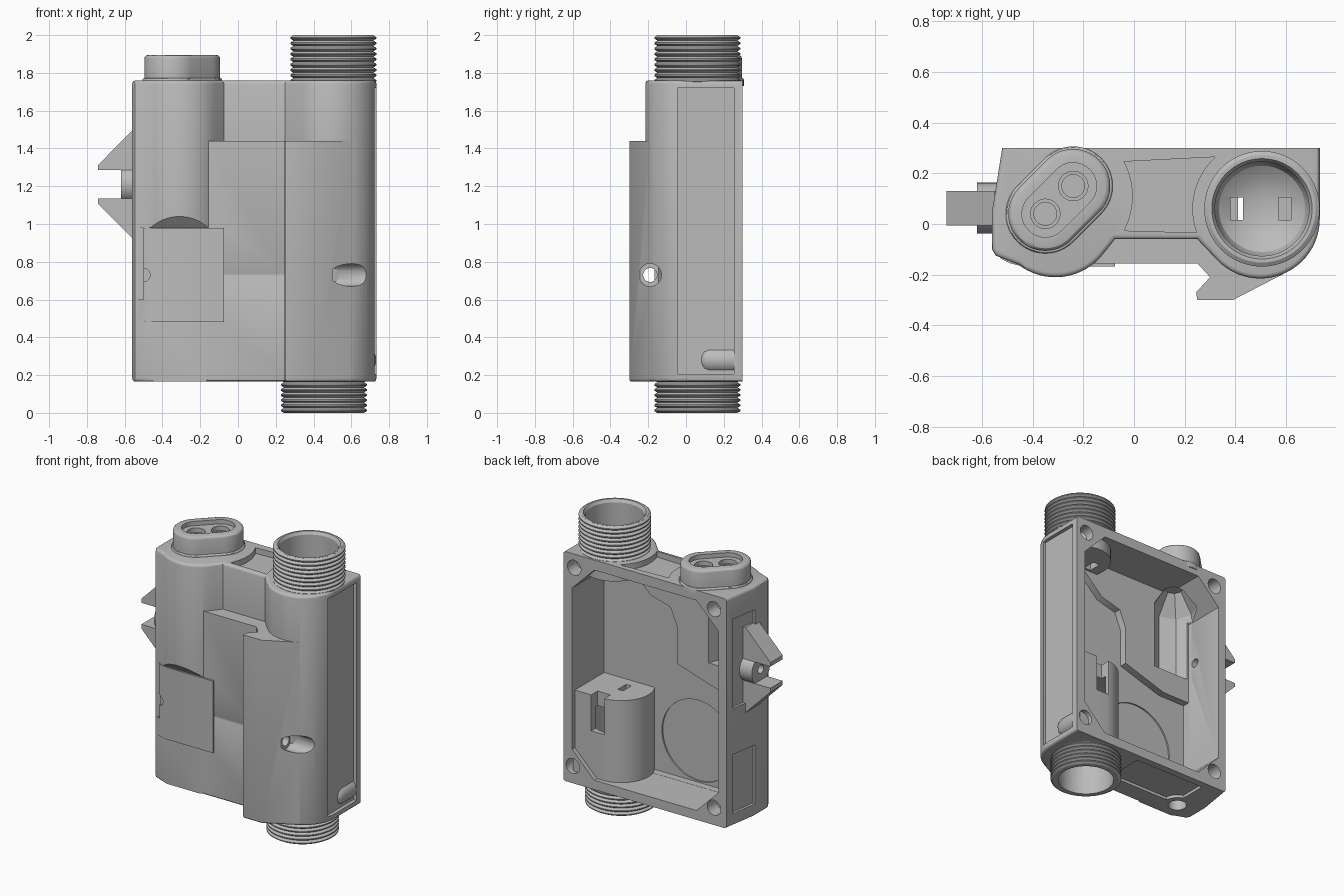
import bpy, bmesh, math
from mathutils import Vector

default = bpy.data.objects.get("Cube")
if default:
    bpy.data.objects.remove(default)

grey = bpy.data.materials.new("mid grey")
grey.use_nodes = True
grey.diffuse_color = (0.5, 0.5, 0.5, 1)
grey.node_tree.nodes["Principled BSDF"].inputs["Base Color"].default_value = (0.5, 0.5, 0.5, 1)


def finish(bm, name):
    bmesh.ops.recalc_face_normals(bm, faces=bm.faces)
    mesh = bpy.data.meshes.new(name)
    bm.to_mesh(mesh)
    bm.free()
    mesh.materials.append(grey)
    obj = bpy.data.objects.new(name, mesh)
    bpy.context.collection.objects.link(obj)
    return obj


def prism(name, points, lo, hi, axis="z", round_lo=0, round_hi=0, keep=None):
    """Extrude a 2D outline along an axis, optionally rounding the end rims."""
    place = {"z": lambda a, b, t: (a, b, t), "y": lambda a, b, t: (a, t, b),
             "x": lambda a, b, t: (t, a, b)}[axis]
    k = "xyz".index(axis)
    bm = bmesh.new()
    face = bm.faces.new([bm.verts.new(place(a, b, lo)) for a, b in points])
    new = bmesh.ops.extrude_face_region(bm, geom=[face])["geom"]
    shift = Vector(place(0, 0, hi - lo))
    bmesh.ops.translate(bm, vec=shift, verts=[g for g in new if isinstance(g, bmesh.types.BMVert)])
    bmesh.ops.recalc_face_normals(bm, faces=bm.faces)
    for level, size in ((lo, round_lo), (hi, round_hi)):
        if size:
            rim = [e for e in bm.edges if all(abs(v.co[k] - level) < 1e-5 for v in e.verts)
                   and not (keep and keep(e))]
            bmesh.ops.bevel(bm, geom=rim, offset=size, segments=3, profile=0.5, affect="EDGES")
    return finish(bm, name)


def arc(cx, cy, r, start, end, n=24):
    return [(cx + r * math.cos(math.radians(start + (end - start) * i / n)),
             cy + r * math.sin(math.radians(start + (end - start) * i / n))) for i in range(n + 1)]


def circle(cx, cy, r, n=48):
    return arc(cx, cy, r, 0, 360, n)[:-1]


def rect(a, b, c, d):
    return [(a, c), (b, c), (b, d), (a, d)]


def lathe(name, profile, cx, cy, n=64):
    bm = bmesh.new()
    verts = [bm.verts.new((cx + r, cy, z)) for r, z in profile]
    edges = [bm.edges.new((verts[i - 1], verts[i])) for i in range(len(verts))]
    bmesh.ops.spin(bm, geom=verts + edges, cent=(cx, cy, 0), axis=(0, 0, 1),
                   angle=math.tau, steps=n, use_merge=True)
    bmesh.ops.remove_doubles(bm, verts=bm.verts, dist=1e-5)
    bmesh.ops.dissolve_degenerate(bm, edges=bm.edges, dist=1e-6)
    return finish(bm, name)


def combine(target, tool, operation):
    mod = target.modifiers.new("shape", "BOOLEAN")
    mod.object, mod.operation, mod.solver = tool, operation, "EXACT"
    bpy.context.view_layer.update()
    graph = bpy.context.evaluated_depsgraph_get()
    mesh = bpy.data.meshes.new_from_object(target.evaluated_get(graph))
    target.modifiers.clear()
    target.data = mesh
    bpy.data.objects.remove(tool)


def add(*args, **kw):
    combine(housing, prism("addition", *args, **kw), "UNION")


def cut(*args, **kw):
    combine(housing, prism("cutter", *args, **kw), "DIFFERENCE")


BOTTOM, TOP, BACK = 0.165, 1.76, 0.3
UPPER, LOWER = (0.505, 0.06), (0.455, 0.06)

# Main shell: two rounded lobes joined by a thin web
outline = ([(-0.52, BACK), (-0.56, 0.05), (-0.56, -0.1), (-0.545, -0.125)]
           + arc(-0.31, 0.03, 0.24, 232, 322, 16)
           + [(-0.075, -0.06), (0.25, -0.06)] + arc(0.498, 0.02, 0.235, 225, 360) + [(0.733, BACK)])
housing = prism("housing", outline, BOTTOM, TOP, round_lo=0.018, round_hi=0.018,
                keep=lambda e: all(v.co.y > BACK - 0.001 for v in e.verts))

# Left lobe is flattened below a sloping shoulder
cut([(-0.155, 0.1), (-0.155, 0.98), (-0.265, 1.1), (-0.5, 1.1), (-0.5, 0.1)], -0.7, -0.12, axis="x")

# Front plate with hooked rail, running tangent into the right lobe
add([(-0.16, 0.05), (-0.16, -0.155), (0.25, -0.155), (0.3, -0.21), (0.245, -0.27), (0.25, -0.3),
     (0.39, -0.3), (0.605, -0.189), (0.6, 0.05)], BOTTOM, 1.44, round_lo=0.015)

# Cross pin hole with a wide entry on the outer lobe
cut(circle(-0.19, 0.73, 0.037, 24), -0.075, 0.8, axis="x")
cut(circle(-0.19, 0.73, 0.06, 32), 0.5, 0.8, axis="x")

# Latch cover with a notched left edge
add([(-0.5, 0.0), (-0.528, -0.135), (-0.49, -0.155), (-0.44, -0.167), (-0.075, -0.167), (-0.075, 0.0)],
    0.48, 0.98)
cut(rect(-0.6, -0.5, -0.3, -0.128), 0.6, 0.98)
cut(circle(-0.5, 0.73, 0.035, 24), -0.2, -0.14, axis="y")

# Open back cavity with clipped corners, then deeper pockets
def clipped(a, b, c, d, k):
    return [(a + k, c), (b - k, c), (b, c + k), (b, d - k), (b - k, d), (a + k, d), (a, d - k), (a, c + k)]


cut(clipped(-0.46, 0.665, 0.23, 1.69, 0.17), 0.0, 0.4, axis="y")
cut([(-0.459, 0.401), (-0.289, 0.231), (0.494, 0.231), (0.664, 0.401), (0.664, 1.519), (0.53, 1.66),
     (0.48, 1.66), (0.27, 1.46), (0.12, 1.42), (0.07, 1.3), (0.07, 1.04), (-0.25, 0.94), (-0.459, 0.94)],
    -0.05, 0.1, axis="y")
cone = lathe("cone_cutter", [(0, 1.11), (0.15, 1.11), (0.15, 1.58), (0.06, 1.72), (0, 1.72)], -0.31, 0.03, 8)
combine(housing, cone, "DIFFERENCE")
cut(circle(-0.06, 0.52, 0.28), -0.06, 0.0, axis="y")

# Side panels
cut(rect(-0.045, 0.255, 0.205, 1.72), 0.708, 0.8, axis="x")
for lo, hi in ((0.98, 1.6), (0.25, 0.66)):
    cut([(-0.7, 0.04), (-0.542, 0.04), (-0.513, 0.24), (-0.7, 0.24)], lo, hi)

# Corner screw boss on the side panel and the four screw holes
add(circle(0.66, 0.28, 0.072), 0.07, BACK - 0.001, axis="y", round_lo=0.055)
for x, z in ((0.66, 0.285), (0.65, 1.665), (-0.425, 0.285), (-0.425, 1.665)):
    cut(circle(x, z, 0.052, 24), 0.2, 0.4, axis="y")
    cut(circle(x, z, 0.036, 24), 0.1, 0.4, axis="y")

# Inner socket for the lower pipe, and the seat under the upper pipe
add(circle(*LOWER, 0.21), 0.2, 0.8)
add(rect(0.455, 0.68, -0.11, 0.27), 0.2, 0.8)
add(circle(*UPPER, 0.2), 1.61, 1.74)
cut(circle(*LOWER, 0.18), -0.1, 0.7)
cut(rect(0.44, 0.54, 0.2, 0.4), 0.55, 0.85)
bowl = lathe("bowl_cutter", [(0, 2.1), (0.188, 2.1), (0.188, 1.74), (0.17, 1.7),
                             (0.12, 1.665), (0.06, 1.648), (0, 1.643)], *UPPER)
combine(housing, bowl, "DIFFERENCE")
for a, b, lo in ((0.38, 0.43, 1.55), (0.57, 0.62, 1.55), (0.41, 0.45, 0.6)):
    cut(rect(a, b, 0.015, 0.105), lo, lo + 0.25)

# Shallow recess on top, hugging both round fittings, and one underneath
cut(arc(-0.295, 0.11, 0.29, -28, 28, 12) + arc(0.505, 0.06, 0.275, 132, 200, 12), 1.72, 1.8)
cut(rect(-0.36, 0.18, -0.02, 0.25), 0.1, 0.185)
add(circle(-0.39, -0.03, 0.1), BOTTOM, 0.2)
cut(circle(-0.39, -0.03, 0.06), 0.1, 0.3)

# Oval cable gland with two wells
ends = [(-0.35, 0.04), (-0.24, 0.15)]


def capsule(r):
    return arc(*ends[1], r, -45, 135) + arc(*ends[0], r, 135, 315)


gland = prism("cable_gland", capsule(0.146), 1.74, 1.895, round_hi=0.02)
flange = prism("gland_flange", capsule(0.156), 1.73, 1.772, round_hi=0.009)
combine(gland, flange, "UNION")
combine(gland, prism("cutter", capsule(0.092), 1.865, 2.0), "DIFFERENCE")
for c in ends:
    combine(gland, prism("cutter", circle(*c, 0.058), 1.835, 2.0), "DIFFERENCE")
    combine(gland, prism("cutter", circle(*c, 0.045), 1.79, 2.0), "DIFFERENCE")


# Threaded pipes
def threaded_pipe(name, centre, lo, hi, turns, bore):
    pitch = (hi - lo) / turns
    profile = [(bore, lo), (0.212, lo)]
    for i in range(turns):
        z = lo + pitch * i
        profile += [(0.228, z + pitch * 0.35), (0.228, z + pitch * 0.6), (0.212, z + pitch * 0.98)]
    return lathe(name, profile + [(0.212, hi), (bore + 0.012, hi), (bore, hi - 0.02)], *centre)


pipes = [threaded_pipe("upper_threaded_pipe", UPPER, 1.745, 2.0, 9, 0.186),
         threaded_pipe("lower_threaded_pipe", LOWER, 0.0, 0.19, 7, 0.179)]

# Side bracket: round stub between two wedge fins
stub = prism("bracket_stub", circle(0.063, 1.21, 0.1), -0.62, -0.5, axis="x")
combine(stub, prism("cutter", circle(0.063, 1.21, 0.03, 24), -0.7, -0.4, axis="x"), "DIFFERENCE")
fins = []
for name, sign in (("upper_fin", 1), ("lower_fin", -1)):
    shape = [(-0.52, 0.075), (-0.74, 0.075), (-0.74, 0.103), (-0.55, 0.295), (-0.52, 0.295)]
    fins.append(prism(name, [(x, 1.21 + sign * z) for x, z in shape], -0.005, 0.13, axis="y"))
cut(circle(0.063, 1.21, 0.03, 24), -0.7, -0.4, axis="x")

# Smooth shading with crisp edges
bpy.ops.object.select_all(action="DESELECT")
for obj in [housing, gland, stub] + pipes + fins:
    obj.select_set(True)
bpy.context.view_layer.objects.active = housing
bpy.ops.object.shade_smooth_by_angle(angle=math.radians(30))
